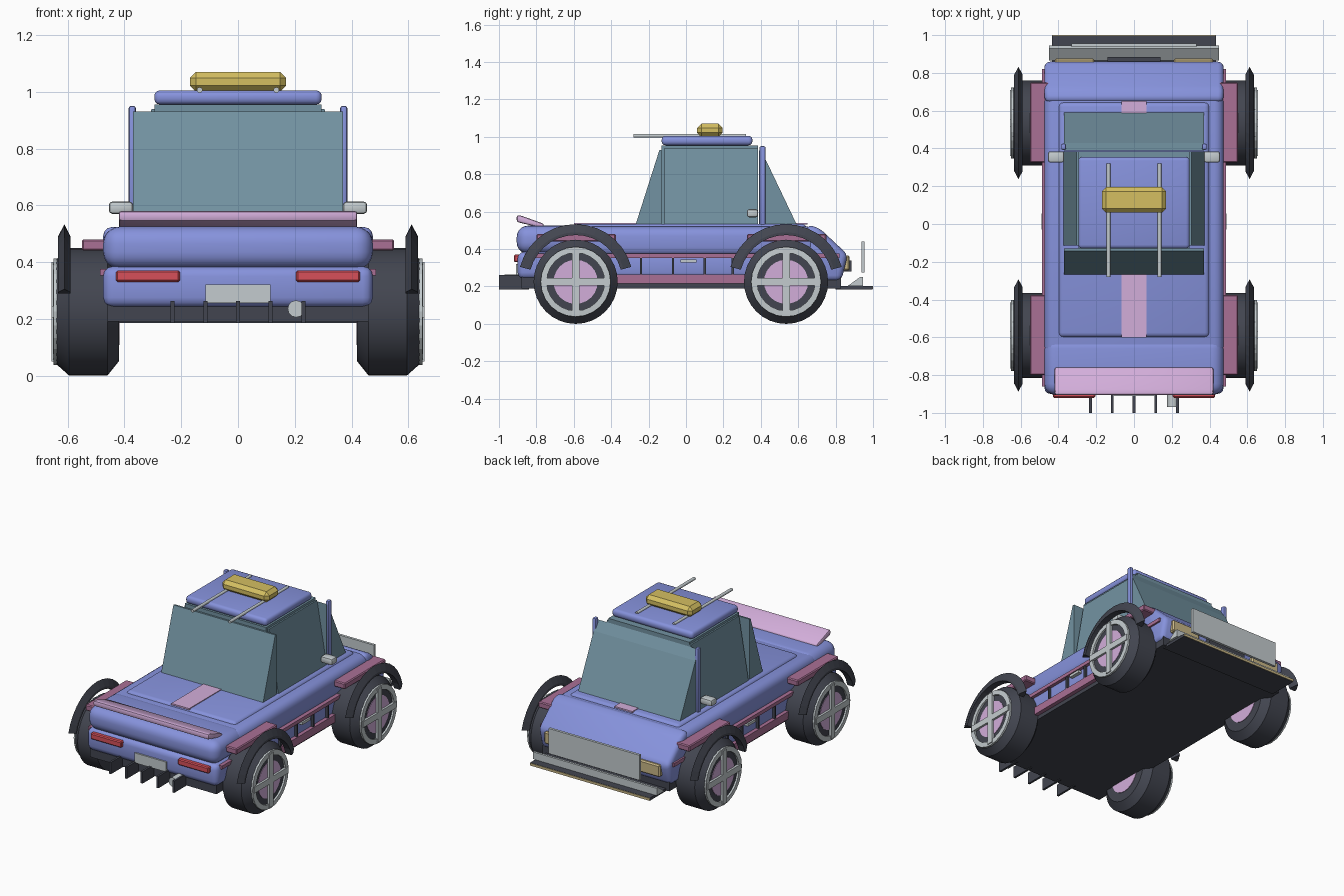
import bpy, bmesh, math
from mathutils import Matrix, Vector

if "Cube" in bpy.data.objects:
    bpy.data.objects.remove(bpy.data.objects["Cube"])


def mat(name, r, g, b):
    m = bpy.data.materials.new(name)
    m.diffuse_color = (r, g, b, 1)
    m.use_nodes = True
    m.node_tree.nodes["Principled BSDF"].inputs["Base Color"].default_value = m.diffuse_color
    return m


BLUE = mat("periwinkle_paint", 0.24, 0.29, 0.72)
PINK = mat("light_pink", 0.65, 0.42, 0.70)
MAUVE = mat("mauve", 0.40, 0.16, 0.30)
GLASS = mat("teal_glass", 0.17, 0.29, 0.36)
DARK = mat("charcoal", 0.055, 0.06, 0.08)
SILVER = mat("silver", 0.55, 0.60, 0.62)
RED = mat("red", 0.68, 0.08, 0.10)
YELLOW = mat("yellow", 0.66, 0.52, 0.12)
TAN = mat("tan", 0.58, 0.47, 0.24)


def finish(name, bm, m, bevel=0, seg=1, smooth=False):
    """Turn a bmesh into a named object, optionally bevelled and smoothed."""
    bmesh.ops.recalc_face_normals(bm, faces=bm.faces)
    if bevel:
        bmesh.ops.bevel(bm, geom=bm.edges[:], offset=bevel, segments=seg,
                        profile=0.5, affect='EDGES', clamp_overlap=True)
    me = bpy.data.meshes.new(name)
    bm.to_mesh(me)
    bm.free()
    me.materials.append(m)
    ob = bpy.data.objects.new(name, me)
    bpy.context.collection.objects.link(ob)
    if smooth:
        bpy.ops.object.select_all(action='DESELECT')
        ob.select_set(True)
        bpy.context.view_layer.objects.active = ob
        bpy.ops.object.shade_smooth_by_angle(angle=math.radians(35))
    return ob


def box(name, x, y, z, m, bevel=0, seg=1, smooth=False):
    """Box from (min, max) ranges on each axis."""
    bm = bmesh.new()
    bmesh.ops.create_cube(bm, size=1)
    for v in bm.verts:
        v.co = Vector((sum(r) / 2 + c * (r[1] - r[0])) for r, c in zip((x, y, z), v.co))
    return finish(name, bm, m, bevel, seg, smooth)


def prism(name, pts, lo, hi, m, axis='X', bevel=0, seg=1, smooth=False):
    """Extrude a profile: (y, z) points along x, or (x, z) points along y."""
    bm = bmesh.new()
    place = (lambda t, p: (t, p[0], p[1])) if axis == 'X' else (lambda t, p: (p[0], t, p[1]))
    a = [bm.verts.new(place(lo, p)) for p in pts]
    b = [bm.verts.new(place(hi, p)) for p in pts]
    n = len(pts)
    bm.faces.new(a)
    bm.faces.new(b[::-1])
    for i in range(n):
        bm.faces.new((a[i], a[(i + 1) % n], b[(i + 1) % n], b[i]))
    return finish(name, bm, m, bevel, seg, smooth)


def rod(name, centre, r, length, m, axis='Y', sides=12):
    bm = bmesh.new()
    bmesh.ops.create_cone(bm, cap_ends=True, segments=sides, radius1=r, radius2=r, depth=length)
    rot = Matrix.Rotation(math.pi / 2, 4, 'X' if axis == 'Y' else 'Y')
    bm.transform(Matrix.Translation(centre) @ rot)
    return finish(name, bm, m, 0, 1, True)


def ring(name, profile, centre, m, sides, a0=0.0, a1=2 * math.pi, smooth=False):
    """Sweep a closed (x offset, radius) profile about an x-parallel axis."""
    bm = bmesh.new()
    full = abs(a1 - a0 - 2 * math.pi) < 1e-4
    rows = []
    for i in range(sides if full else sides + 1):
        a = a0 + (a1 - a0) * i / sides
        rows.append([bm.verts.new((centre[0] + px, centre[1] + r * math.cos(a),
                                   centre[2] + r * math.sin(a))) for px, r in profile])
    n = len(profile)
    for i in range(sides):
        p, q = rows[i], rows[(i + 1) % len(rows)]
        for j in range(n):
            k = (j + 1) % n
            bm.faces.new((p[j], p[k], q[k], q[j]))
    if not full:
        bm.faces.new(rows[0])
        bm.faces.new(rows[-1][::-1])
    return finish(name, bm, m, 0, 1, smooth)


# Body shell
box("lower_body", (-0.465, 0.465), (-0.89, 0.80), (0.24, 0.385), BLUE, 0.035, 3, True)
box("mid_body", (-0.475, 0.475), (-0.70, 0.70), (0.36, 0.52), BLUE, 0.05, 4, True)
box("deck", (-0.40, 0.40), (-0.60, 0.645), (0.44, 0.535), BLUE, 0.025, 3, True)
box("nose_bumper", (-0.475, 0.475), (-0.905, -0.60), (0.375, 0.525), BLUE, 0.06, 5, True)
box("nose_chin", (-0.475, 0.475), (-0.90, -0.72), (0.24, 0.385), BLUE, 0.035, 3, True)
prism("tail_body", [(0.645, 0.53), (0.71, 0.515), (0.865, 0.37), (0.83, 0.23), (0.645, 0.23)],
      -0.475, 0.475, BLUE, bevel=0.03, seg=3, smooth=True)

# Stripes and lip on the deck
box("deck_stripe", (-0.065, 0.065), (-0.60, -0.26), (0.53, 0.54), PINK)
box("tail_stripe", (-0.065, 0.065), (0.58, 0.65), (0.53, 0.54), PINK)
prism("nose_lip", [(-0.905, 0.545), (-0.905, 0.58), (-0.885, 0.58), (-0.76, 0.535), (-0.76, 0.51)],
      -0.42, 0.42, PINK, bevel=0.012, seg=2, smooth=True)

# Underbody
box("floor_pan", (-0.46, 0.46), (-0.88, 0.83), (0.19, 0.25), DARK)

# Cabin glass: core and sloping wedges on four sides
box("cabin_core", (-0.295, 0.295), (-0.13, 0.385), (0.53, 0.955), GLASS)
prism("front_glass", [(-0.268, 0.535), (-0.13, 0.535), (-0.13, 0.93), (-0.142, 0.93)],
      -0.37, 0.37, GLASS)
prism("back_glass", [(0.39, 0.535), (0.59, 0.535), (0.43, 0.87), (0.39, 0.93)],
      -0.37, 0.37, GLASS)
for s in (-1, 1):
    side = "right" if s > 0 else "left"
    prism(side + "_glass", [(s * 0.29, 0.53), (s * 0.375, 0.53), (s * 0.305, 0.94), (s * 0.29, 0.94)],
          -0.115, 0.385, GLASS, axis='Y')
    box(side + "_pillar", sorted((s * 0.36, s * 0.385)), (0.393, 0.425), (0.52, 0.95), BLUE, 0.008, 2, True)

# Roof with rails and beacon
box("roof", (-0.295, 0.295), (-0.13, 0.355), (0.955, 1.005), BLUE, 0.02, 3, True)
box("beacon", (-0.17, 0.17), (0.06, 0.195), (1.0, 1.07), YELLOW, 0.022)
for s in (-1, 1):
    rod("roof_rail", (s * 0.135, 0.02, 1.006), 0.01, 0.60, SILVER)

# Nose details
for s in (-1, 1):
    box("nose_light", sorted((s * 0.205, s * 0.43)), (-0.92, -0.87), (0.33, 0.37), RED, 0.006)
box("number_plate", (-0.115, 0.115), (-0.91, -0.89), (0.255, 0.32), SILVER)
rod("exhaust", (0.205, -0.92, 0.235), 0.03, 0.10, SILVER)
for i in range(-2, 3):
    box("diffuser_fin", (i * 0.115 - 0.007, i * 0.115 + 0.007), (-1.0, -0.84), (0.185, 0.262), DARK)

# Tail details
box("splitter", (-0.435, 0.435), (0.80, 0.996), (0.185, 0.203), DARK)
box("splitter_edge", (-0.435, 0.435), (0.994, 1.0), (0.186, 0.202), TAN)
prism("splitter_ramp", [(0.865, 0.203), (0.945, 0.203), (0.945, 0.25), (0.93, 0.25)],
      -0.45, 0.45, SILVER)
box("tail_panel", (-0.33, 0.33), (0.938, 0.955), (0.275, 0.44), SILVER)
box("tail_grille", (-0.14, 0.14), (0.83, 0.885), (0.28, 0.34), DARK)
for s in (-1, 1):
    box("tail_light", sorted((s * 0.21, s * 0.42)), (0.82, 0.875), (0.285, 0.365), TAN, 0.008)

# Sides: sills, posts, handles and mirrors
for s in (-1, 1):
    box("upper_sill", sorted((s * 0.44, s * 0.487)), (-0.86, 0.82), (0.352, 0.375), MAUVE)
    box("lower_sill", sorted((s * 0.44, s * 0.487)), (-0.40, 0.40), (0.215, 0.265), MAUVE)
    for y in (-0.24, -0.07, 0.10, 0.25):
        box("sill_post", sorted((s * 0.45, s * 0.482)), (y - 0.006, y + 0.006), (0.26, 0.36), DARK)
    box("door_handle", sorted((s * 0.46, s * 0.489)), (-0.03, 0.055), (0.328, 0.345), SILVER)
    box("mirror", sorted((s * 0.37, s * 0.455)), (0.325, 0.385), (0.57, 0.613), SILVER, 0.012, 2, True)

# Wheels, arches and flares
TYRE = [(-0.11, 0.10), (-0.11, 0.175), (-0.07, 0.225), (0.065, 0.225), (0.11, 0.185), (0.11, 0.10)]
RIM = [(0.08, 0.155), (0.08, 0.187), (0.12, 0.187), (0.122, 0.155)]
ARCH = [(-0.022, 0.25), (-0.022, 0.265), (0.0, 0.308), (0.022, 0.265), (0.022, 0.25)]
for y in (-0.59, 0.535):
    for s in (-1, 1):
        c = (s * 0.53, y, 0.225)
        ring("tyre", [(s * px, r) for px, r in TYRE], c, DARK, 32, smooth=True)
        rod("wheel_back", c, 0.17, 0.20, DARK, 'X', 24)
        ring("rim", [(s * px, r) for px, r in RIM], c, SILVER, 24)
        rod("hub_disc", (s * 0.53, y, 0.225), 0.118, 0.226, PINK, 'X', 24)
        xs = sorted((s * 0.62, s * 0.657))
        box("spoke_upright", xs, (y - 0.02, y + 0.02), (0.05, 0.40), SILVER)
        box("spoke_level", xs, (y - 0.175, y + 0.175), (0.205, 0.245), SILVER)
        ring("wheel_arch", ARCH, (s * 0.612, y, 0.225), DARK, 14,
             math.radians(15), math.radians(165))
        box("flare", sorted((s * 0.45, s * 0.55)), (y - 0.21, y + 0.215), (0.44, 0.48), MAUVE, 0.006)
